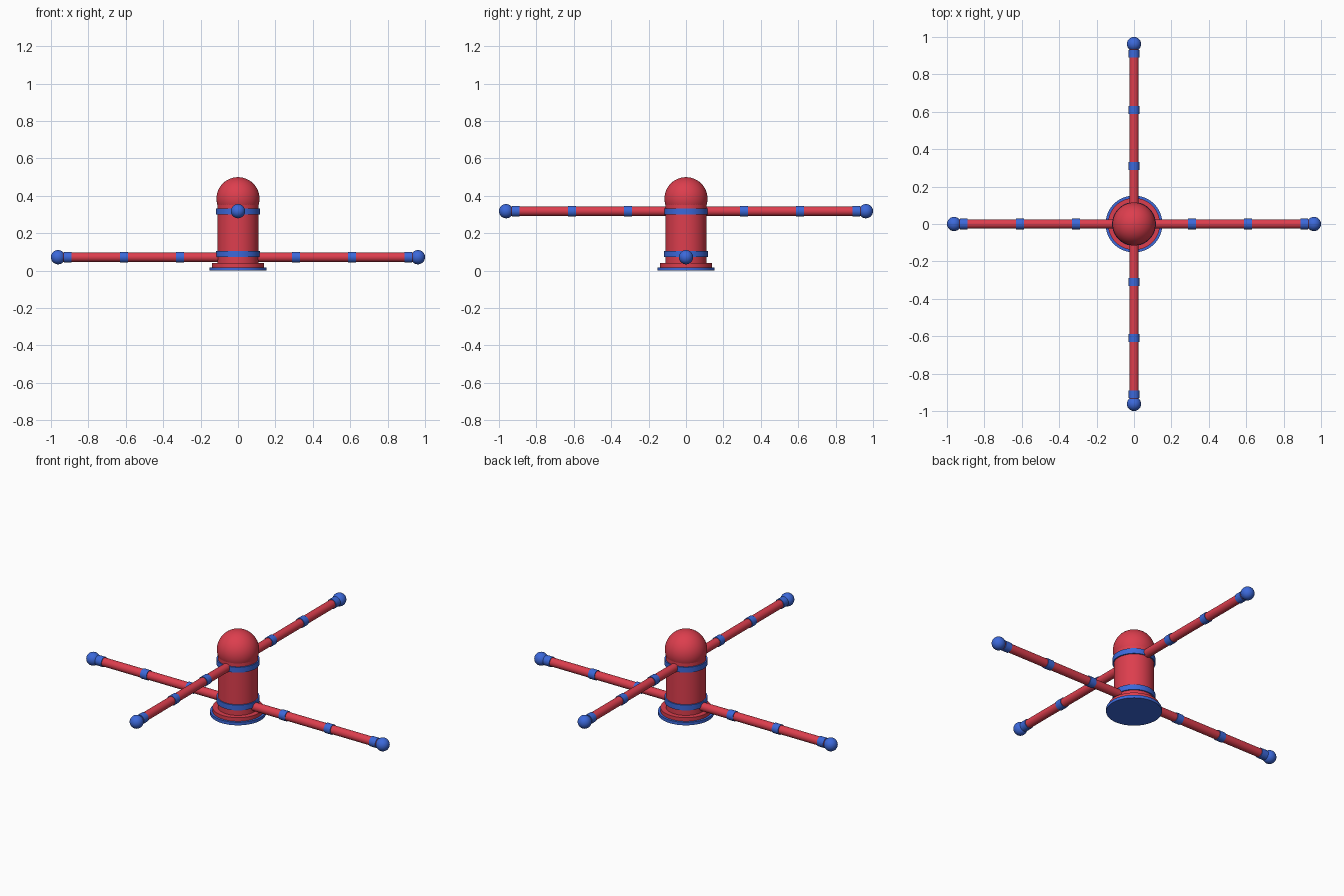
import bpy, math

if "Cube" in bpy.data.objects:
    bpy.data.objects.remove(bpy.data.objects["Cube"])


def material(name, rgb):
    m = bpy.data.materials.new(name)
    m.diffuse_color = (*rgb, 1)
    m.use_nodes = True
    m.node_tree.nodes["Principled BSDF"].inputs["Base Color"].default_value = m.diffuse_color
    return m


RED = material("red", (0.72, 0.048, 0.075))
BLUE = material("blue", (0.045, 0.14, 0.70))


def finish(name, mat):
    ob = bpy.context.object
    ob.name = name
    ob.data.materials.append(mat)
    bpy.ops.object.shade_smooth_by_angle(angle=math.radians(35))
    return ob


def cylinder(name, mat, r, length, loc, rot=(0, 0, 0), sides=64):
    bpy.ops.mesh.primitive_cylinder_add(vertices=sides, radius=r, depth=length,
                                        location=loc, rotation=rot)
    return finish(name, mat)


def upright(name, mat, r, z0, z1):
    return cylinder(name, mat, r, z1 - z0, (0, 0, (z0 + z1) / 2))


def ball(name, mat, r, loc):
    bpy.ops.mesh.primitive_uv_sphere_add(segments=48, ring_count=24, radius=r, location=loc)
    return finish(name, mat)


# Stepped foot
upright("base_plate", BLUE, 0.152, 0.0, 0.018)
upright("base_step", RED, 0.139, 0.018, 0.040)

# Column with domed top and two collars
upright("column", RED, 0.110, 0.03, 0.385)
ball("dome", RED, 0.115, (0, 0, 0.385))
upright("lower_collar", BLUE, 0.117, 0.073, 0.105)
upright("upper_collar", BLUE, 0.117, 0.300, 0.332)


# Crossed bars: the low one runs along x, the high one along y
def bar(label, z, along_x):
    rot = (0, math.pi / 2, 0) if along_x else (math.pi / 2, 0, 0)

    def at(d):
        return (d, 0, z) if along_x else (0, d, z)

    cylinder(label + "_bar", RED, 0.025, 1.92, at(0), rot, 32)
    for side in (-1, 1):
        for d in (0.31, 0.61, 0.91):
            cylinder(label + "_bar_band", BLUE, 0.029, 0.042, at(side * d), rot, 32)
        ball(label + "_bar_knob", BLUE, 0.038, at(side * 0.962))


bar("low", 0.072, True)
bar("high", 0.318, False)
